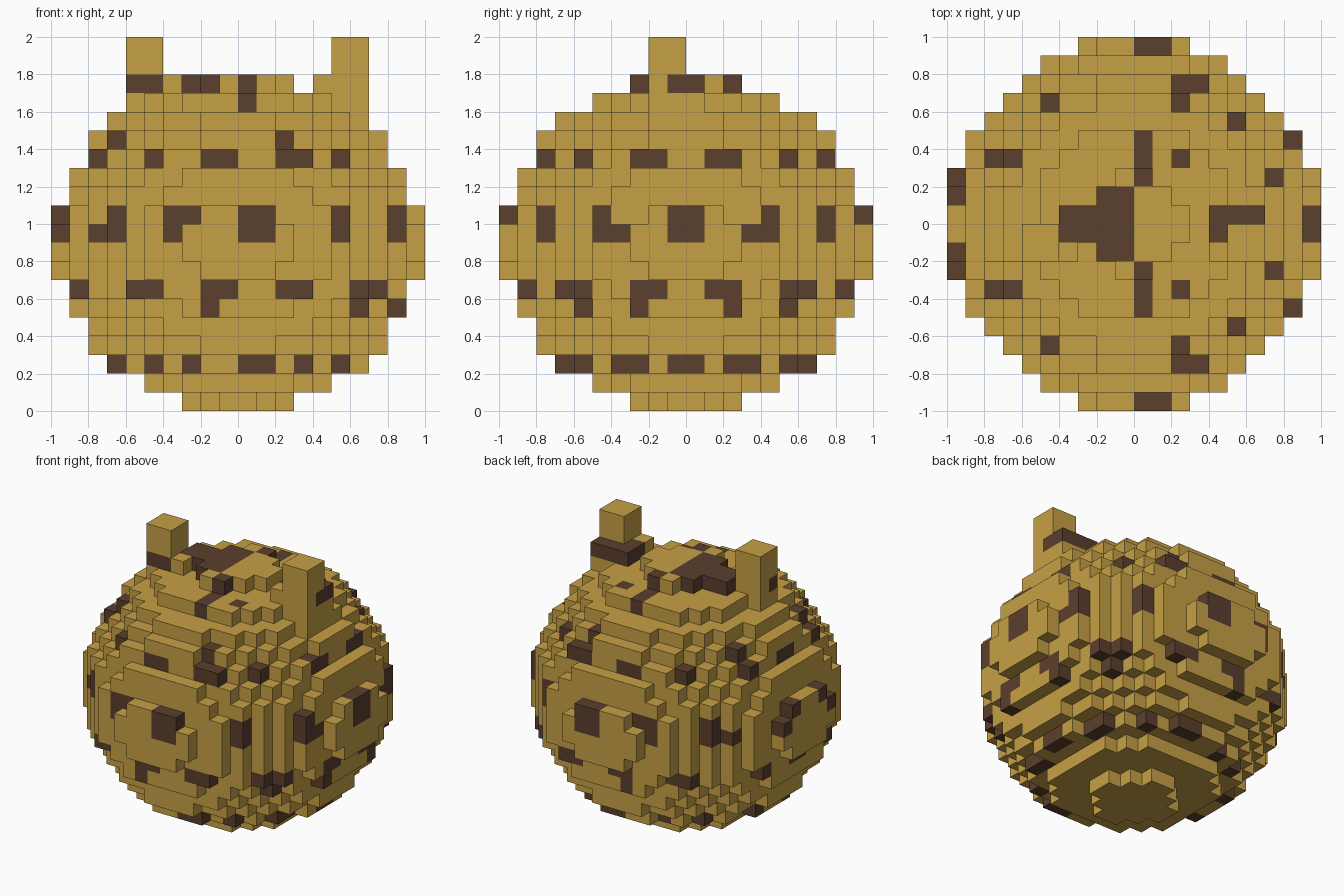
import bpy, bmesh
from mathutils import Vector

if "Cube" in bpy.data.objects:
    bpy.data.objects.remove(bpy.data.objects["Cube"], do_unlink=True)

S = 0.1  # block size


def make_material(name, color):
    mat = bpy.data.materials.new(name)
    mat.use_nodes = True
    mat.diffuse_color = color
    mat.node_tree.nodes["Principled BSDF"].inputs["Base Color"].default_value = color
    return mat


gold = make_material("golden dough", (0.564, 0.352, 0.061, 1))
brown = make_material("dark chip", (0.105, 0.050, 0.027, 1))


def box(xs, ys, zs):
    return {(x, y, z) for x in range(*xs) for y in range(*ys) for z in range(*zs)}


# Round body made of blocks
def inside(x, y, z):
    return (x + .5) ** 2 + (y + .5) ** 2 + 1.23 * (z - 8.5) ** 2 <= 97


body = {c for c in box((-10, 10), (-10, 10), (0, 18)) if inside(*c)}

# Two ears with stepped feet
ear_left = box((5, 7), (-2, 0), (18, 20)) | box((4, 7), (-2, 1), (17, 18)) \
    | box((5, 7), (-2, 1), (16, 17))
ear_right = box((-6, -4), (-2, 0), (16, 20)) | box((-4, -3), (-2, 1), (17, 18))
ear_left -= body
ear_right -= body
solid = body | ear_left | ear_right

# Chips on the front and back, as x positions per layer
front_chips = {
    2: (-7, -5, -3, 0, 1, 3, 5),
    5: (-2, 6, 8),
    6: (-9, -6, -5, -2, -1, 2, 3, 6, 7),
    9: (-10, -8, -7, -4, 0, 1, 8),
    10: (-10, -7, -4, -3, 0, 1, 8),
    13: (-8, -5, -2, -1, 2, 3, 5),
    14: (-7, 2),
}
# Chips on the +x side, as y positions per layer, mirrored in y
side_chips = {
    2: (0, 2, 3, 5, 6),
    5: (2, 5),
    6: (1, 2, 5, 6, 8),
    9: (0, 3, 4, 7),
    10: (0, 4, 7, 9),
    13: (1, 2, 5, 7),
}
chips = set()


def add_mirrored(x, y, z):
    chips.update({(x, y, z), (x, -1 - y, z)})


for z, xs in front_chips.items():
    for x in xs:
        add_mirrored(x, max(y for (a, y, b) in body if (a, b) == (x, z)), z)
for z, ys in side_chips.items():
    for y in ys:
        add_mirrored(max(x for (x, a, b) in body if (a, b) == (y, z)), y, z)
for z in (6, 13):  # middle of the -x side
    add_mirrored(min(x for (x, a, b) in body if (a, b) == (0, z)), 0, z)

# Chips on the crown
chips |= box((-2, 0), (-2, 2), (17, 18)) | box((-4, -2), (-1, 1), (17, 18))
add_mirrored(0, 2, 17)
for x, y in ((0, 3), (0, 4), (2, 3)):
    add_mirrored(x, y, 16)
# Chips at the feet of the ears
chips |= box((4, 7), (0, 1), (17, 18)) | {(4, -1, 17), (6, -1, 17)}
chips |= box((-6, -4), (-2, -1), (17, 18))


def build_blocks(name, cells):
    """Make one mesh from the outer faces of a set of blocks."""
    bm = bmesh.new()
    for cell in sorted(cells):
        for axis in range(3):
            for side in (0, 1):
                near = list(cell)
                near[axis] += 2 * side - 1
                if tuple(near) in solid:
                    continue
                start = Vector(cell)
                start[axis] += side
                u, v = Vector(), Vector()
                u[(axis + 1) % 3] = 1
                v[(axis + 2) % 3] = 1
                loop = [start, start + u, start + u + v, start + v]
                if not side:
                    loop.reverse()
                face = bm.faces.new([bm.verts.new(p * S) for p in loop])
                face.material_index = int(cell in chips)
    bmesh.ops.remove_doubles(bm, verts=bm.verts, dist=S / 100)
    mesh = bpy.data.meshes.new(name)
    bm.to_mesh(mesh)
    bm.free()
    mesh.materials.append(gold)
    mesh.materials.append(brown)
    obj = bpy.data.objects.new(name, mesh)
    bpy.context.collection.objects.link(obj)


build_blocks("round_body", body)
build_blocks("left_ear", ear_left)
build_blocks("right_ear", ear_right)
